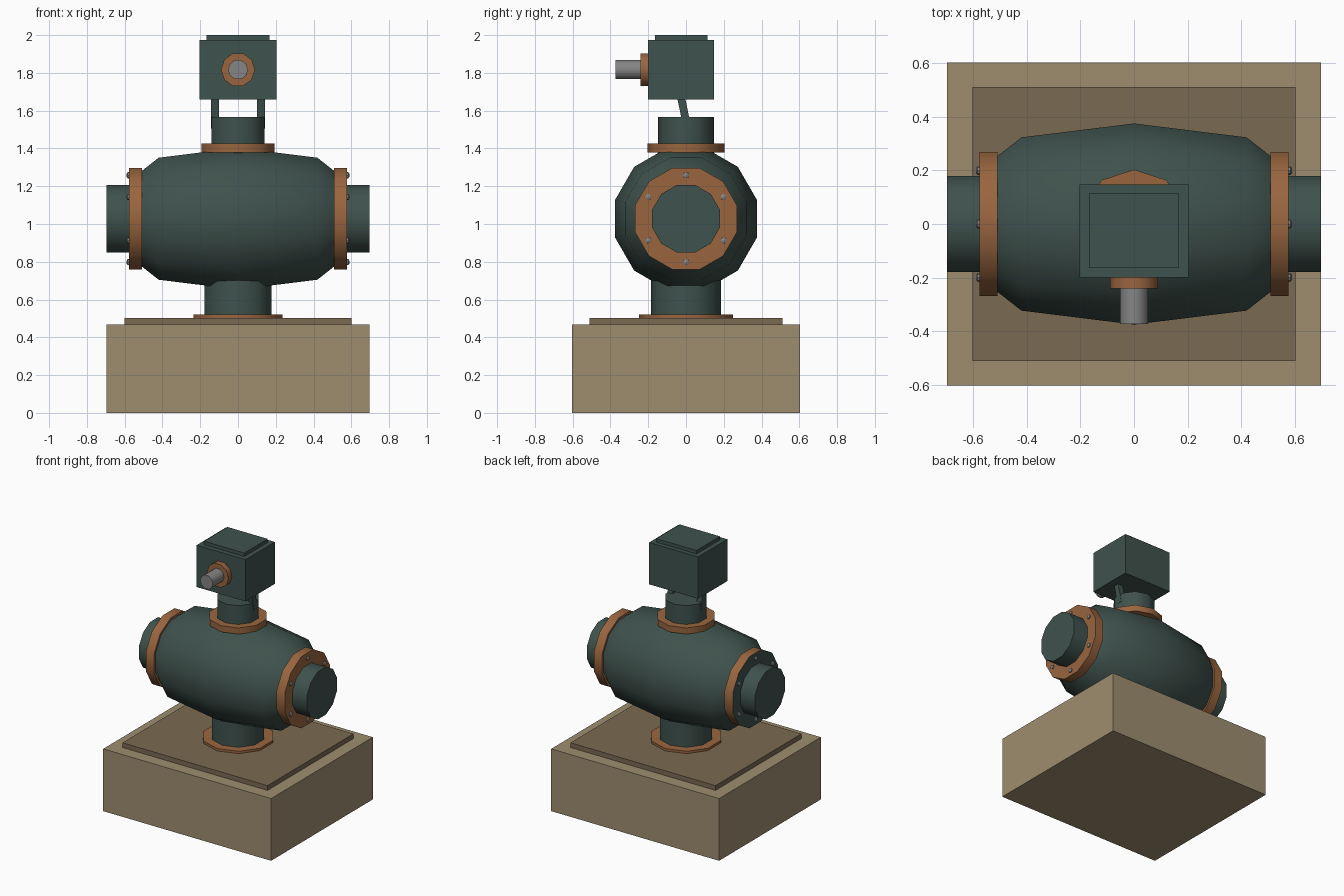
import bpy, bmesh
from math import cos, sin, pi, radians
from mathutils import Vector

old = bpy.data.objects.get("Cube")
if old:
    bpy.data.objects.remove(old, do_unlink=True)


def material(name, rgb):
    linear = [((c / 255 + 0.055) / 1.055) ** 2.4 for c in rgb] + [1]
    m = bpy.data.materials.new(name)
    m.use_nodes = True
    m.diffuse_color = linear
    m.node_tree.nodes["Principled BSDF"].inputs["Base Color"].default_value = linear
    return m


STONE = material("tan stone", (158, 141, 111))
PLATE = material("dark tan", (122, 106, 82))
GREEN = material("dark green", (63, 82, 77))
COPPER = material("copper", (153, 101, 63))
STEEL = material("steel grey", (133, 133, 133))


def finish(name, bm, mat, smooth=True):
    bmesh.ops.recalc_face_normals(bm, faces=bm.faces)
    mesh = bpy.data.meshes.new(name)
    bm.to_mesh(mesh)
    bm.free()
    mesh.materials.append(mat)
    ob = bpy.data.objects.new(name, mesh)
    bpy.context.collection.objects.link(ob)
    if smooth:
        bpy.ops.object.select_all(action="DESELECT")
        ob.select_set(True)
        bpy.context.view_layer.objects.active = ob
        bpy.ops.object.shade_smooth_by_angle(angle=radians(40))
    return ob


def lathe(name, profile, sides, mat, axis="Z", centre=(0, 0, 0), phase=0.0):
    """Turn (position along axis, radius) pairs into a capped solid."""
    bm = bmesh.new()
    rings = []
    for h, r in profile:
        ring = []
        for i in range(sides):
            a = phase + 2 * pi * i / sides
            u, v = r * cos(a), r * sin(a)
            co = {"X": (h, u, v), "Y": (u, h, v), "Z": (u, v, h)}[axis]
            ring.append(bm.verts.new(Vector(co) + Vector(centre)))
        rings.append(ring)
    for a, b in zip(rings, rings[1:]):
        for i in range(sides):
            j = (i + 1) % sides
            bm.faces.new((a[i], a[j], b[j], b[i]))
    bm.faces.new(rings[0])
    bm.faces.new(rings[-1])
    return finish(name, bm, mat)


def box(name, low, high, mat, lean=0.0):
    """Box between two corners; lean slides its top along y."""
    bm = bmesh.new()
    bmesh.ops.create_cube(bm, size=1)
    for v in bm.verts:
        top = v.co.z > 0
        v.co = [lo + (c + 0.5) * (hi - lo) for lo, hi, c in zip(low, high, v.co)]
        if top:
            v.co.y += lean
    return finish(name, bm, mat, smooth=False)


# Plinth
box("plinth", (-0.697, -0.603, 0), (0.697, 0.603, 0.467), STONE)
box("plinth_plate", (-0.602, -0.51, 0.467), (0.602, 0.51, 0.503), PLATE)

# Pedestal, neck and their collars: ten sides with a corner facing front
for name, z0, z1, r, mat in (
    ("pedestal", 0.5, 0.78, 0.186, GREEN),
    ("pedestal_collar", 0.49, 0.521, 0.249, COPPER),
    ("neck", 1.3, 1.566, 0.147, GREEN),
    ("neck_collar", 1.378, 1.425, 0.203, COPPER),
):
    lathe(name, [(z0, r), (z1, r)], 10, mat, phase=pi / 2)

# Barrel body and through pipe: twelve sides with flats on top and sides
AXIS = 1.028
HALF = pi / 12
CORNER = 1 / cos(HALF)


def barrel_part(name, profile, mat):
    return lathe(name, [(x, r * CORNER) for x, r in profile], 12, mat,
                 "X", (0, 0, AXIS), HALF)


half_body = [(0.42, 0.323), (0.545, 0.225)]
barrel_part("body", [(-x, r) for x, r in reversed(half_body)]
            + [(0, 0.375)] + half_body, GREEN)

# End pipes, flanges and bolts
for side, s in (("left", 1), ("right", -1)):
    barrel_part(side + "_pipe", [(s * 0.5, 0.179), (s * 0.697, 0.179)], GREEN)
    flange = barrel_part(side + "_flange", [(s * 0.509, 0.269), (s * 0.577, 0.269)], COPPER)
    if s < 0:  # the outer face of this flange is painted like the body
        flange.data.materials.append(GREEN)
        for f in flange.data.polygons:
            f.material_index = int(f.normal.x < -0.9)
    for k in range(6):
        a = pi / 6 + k * pi / 3
        lathe(f"{side}_bolt_{k + 1}",
              [(-0.046, 0.009), (-0.041, 0.016), (0, 0.018), (0.041, 0.016), (0.046, 0.009)],
              8, STEEL, "X",
              (s * 0.543, 0.23 * cos(a), AXIS + 0.23 * sin(a)))

# Control box on two leaning legs
for side, s in (("left", 1), ("right", -1)):
    x = s * 0.121
    box(side + "_leg", (x - 0.021, -0.013, 1.505), (x + 0.021, 0.029, 1.68), GREEN, -0.036)
box("control_box", (-0.203, -0.2, 1.66), (0.203, 0.147, 1.974), GREEN)
box("control_box_lid", (-0.167, -0.164, 1.97), (0.167, 0.114, 2.0), GREEN)

# Front spout
SPOUT = (0, 0, 1.817)
lathe("spout_collar", [(-0.24, 0.09), (-0.19, 0.09)], 10, COPPER, "Y", SPOUT)
lathe("spout", [(-0.373, 0.053), (-0.19, 0.053)], 10, STEEL, "Y", SPOUT)
